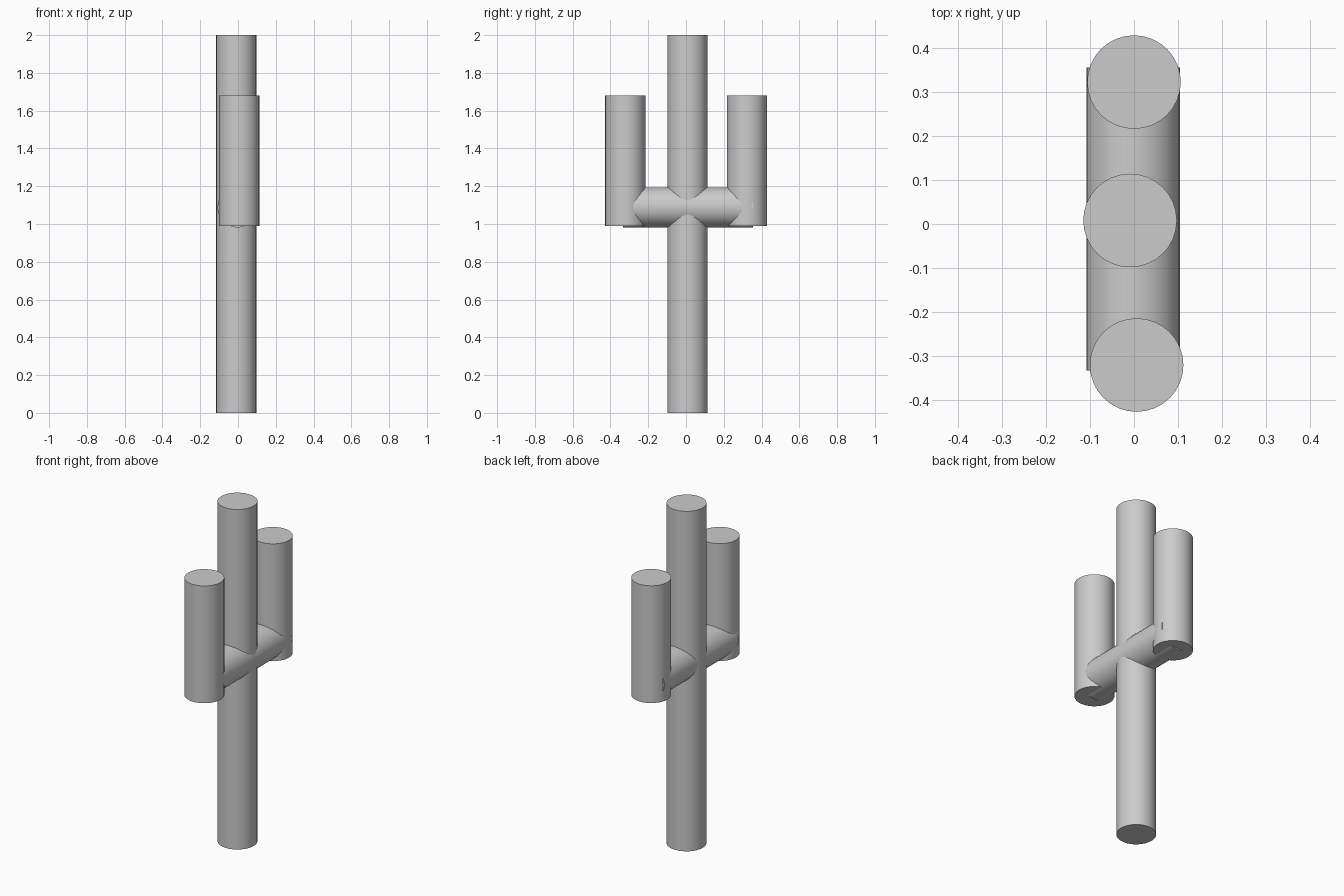
import bpy
import math

if "Cube" in bpy.data.objects:
    bpy.data.objects.remove(bpy.data.objects["Cube"])

RADIUS = 0.1065


def tube(name, center, length, rotation=(0, 0, 0)):
    """Closed 32-sided tube with a smooth side and sharp rims."""
    bpy.ops.mesh.primitive_cylinder_add(
        vertices=32, radius=RADIUS, depth=length, location=center, rotation=rotation)
    obj = bpy.context.object
    obj.name = name
    bpy.ops.object.shade_smooth_by_angle(angle=math.radians(30))
    return obj


def upright(name, x, y, bottom, top):
    return tube(name, (x, y, (bottom + top) / 2), top - bottom)


# Main trunk
upright("trunk", -0.009, 0.008, 0.0, 2.0)

# Two raised arms, slightly offset from each other
upright("front_arm", 0.006, -0.321, 0.99, 1.68)
upright("back_arm", 0.0, 0.323, 0.99, 1.68)

# Crossbar joining the arms through the trunk
bar_start, bar_end = -0.333, 0.356
tube("crossbar", (-0.002, (bar_start + bar_end) / 2, 1.088),
     bar_end - bar_start, (math.pi / 2, 0, 0))
